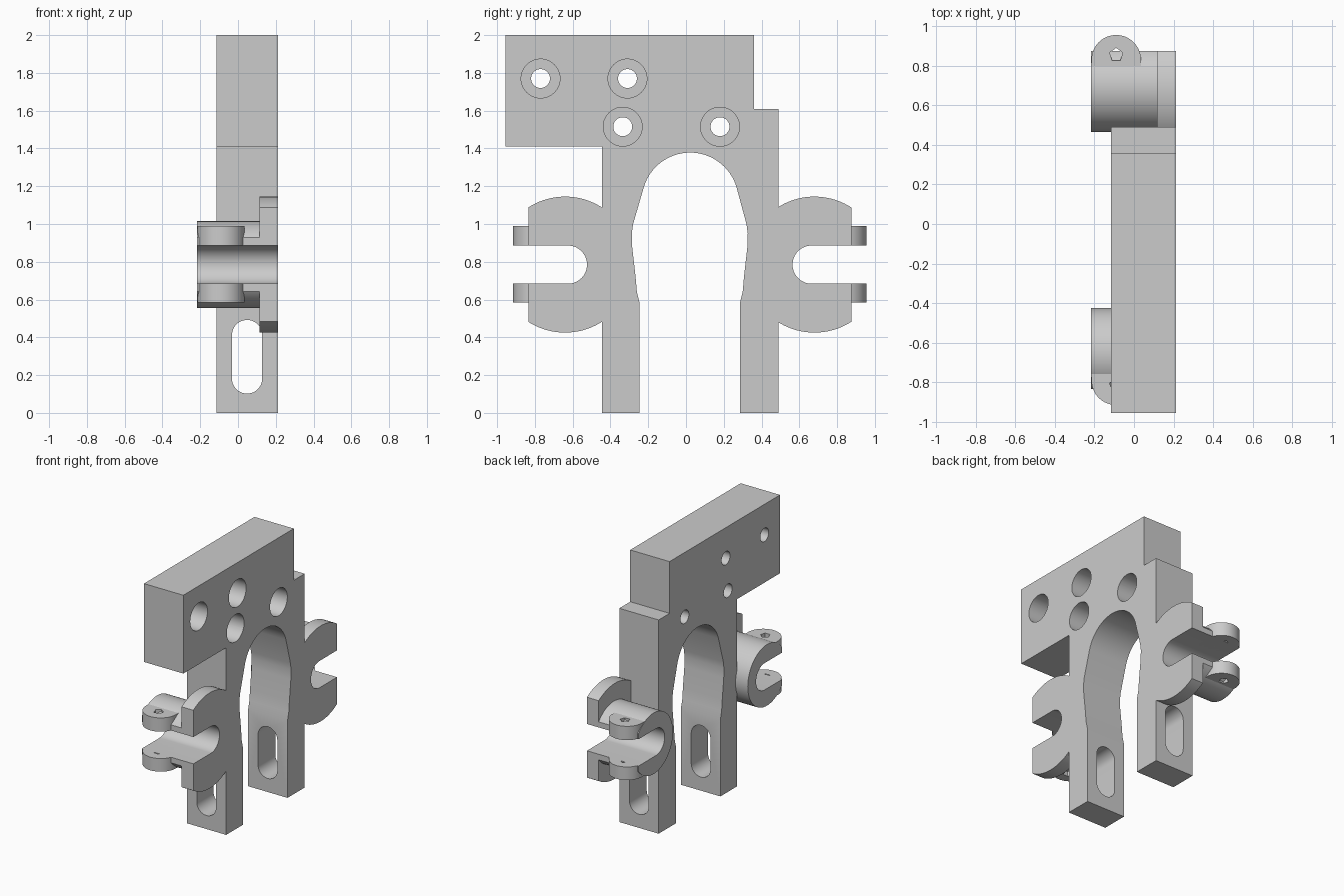
import bpy
import bmesh
from math import cos, sin, pi, radians
from mathutils import Vector

cube = bpy.data.objects.get("Cube")
if cube:
    bpy.data.objects.remove(cube, do_unlink=True)

grey = bpy.data.materials.new("machined grey")
grey.use_nodes = True
COLOUR = (0.6, 0.6, 0.6, 1)
grey.diffuse_color = COLOUR
grey.node_tree.nodes["Principled BSDF"].inputs["Base Color"].default_value = COLOUR

MID = 0.02        # mirror plane of the two legs, along y
BACK, FACE = -0.115, 0.213
FLANGE = 0.115
AXIS_Z = 0.785    # height of the bracket bores


def prism(name, outline, axis, low, high):
    """Extrude a 2D outline along an axis: x uses (y, z), y uses (x, z), z uses (x, y)."""
    place = {"x": lambda a, b, t: (t, a, b),
             "y": lambda a, b, t: (a, t, b),
             "z": lambda a, b, t: (a, b, t)}[axis]
    bm = bmesh.new()
    base = bm.faces.new([bm.verts.new(place(a, b, low)) for a, b in outline])
    grown = bmesh.ops.extrude_face_region(bm, geom=[base])["geom"]
    moved = [v for v in grown if isinstance(v, bmesh.types.BMVert)]
    bmesh.ops.translate(bm, verts=moved, vec=Vector(place(0, 0, high - low)))
    bmesh.ops.recalc_face_normals(bm, faces=bm.faces)
    mesh = bpy.data.meshes.new(name)
    bm.to_mesh(mesh)
    bm.free()
    mesh.materials.append(grey)
    obj = bpy.data.objects.new(name, mesh)
    bpy.context.collection.objects.link(obj)
    return obj


def arc(a, b, r, start=0, sweep=360, n=48):
    count = n if sweep == 360 else n + 1
    angles = [radians(start + sweep * i / n) for i in range(count)]
    return [(a + r * cos(t), b + r * sin(t)) for t in angles]


def rect(a0, a1, b0, b1):
    return [(a0, b0), (a1, b0), (a1, b1), (a0, b1)]


def boolean(obj, cutters, operation="DIFFERENCE"):
    bpy.context.view_layer.objects.active = obj
    for cutter in cutters:
        mod = obj.modifiers.new("cut", "BOOLEAN")
        mod.operation = operation
        mod.solver = "EXACT"
        mod.object = cutter
        bpy.ops.object.modifier_apply(modifier=mod.name)
        bpy.data.objects.remove(cutter, do_unlink=True)


def smooth(obj):
    bpy.ops.object.select_all(action="DESELECT")
    obj.select_set(True)
    bpy.context.view_layer.objects.active = obj
    bpy.ops.object.shade_smooth_by_angle(angle=radians(25))


# Main plate with overhanging head and arched opening between the legs
side = [(0.265, 0), (0.265, 0.58), (0.28, 0.64), (0.287, 0.72),
        (0.305, 0.88), (0.307, 0.95), (0.3, 1.0)]
right_side = [(MID + d, z) for d, z in side]
left_side = [(MID - d, z) for d, z in reversed(side)]
arch = arc(MID + 0.002, 1.122, 0.256, 17, 146, 32)
outline = ([(0.49, 0)] + [(0.49, 1.61), (0.36, 1.61), (0.36, 2), (-0.955, 2),
           (-0.955, 1.41), (-0.445, 1.41), (-0.445, 0)]
           + list(reversed(left_side)) + list(reversed(arch)) + list(reversed(right_side)))
plate = prism("main_plate", outline, "x", BACK, FACE)

# Counterbored screw holes
cutters = []
for y, z in [(-0.77, 1.77), (-0.31, 1.77), (-0.335, 1.515), (0.18, 1.515)]:
    cutters.append(prism("bore_cutter", arc(y, z, 0.05), "x", -0.5, 0.5))
    cutters.append(prism("counterbore_cutter", arc(y, z, 0.103), "x", 0.03, 0.5))

# Long adjustment slots through both legs
slot = arc(0.048, 0.412, 0.08, 0, 180, 20) + arc(0.048, 0.182, 0.08, 180, 180, 20)
cutters.append(prism("leg_slot_cutter", slot, "y", -0.7, 0.7))
boolean(plate, cutters)
smooth(plate)

# Open clamp brackets, one on each leg
for label, s in (("front", -1), ("rear", 1)):
    def at(d):
        return MID + s * d

    def span(d0, d1):
        return sorted((at(d0), at(d1)))

    def mouth():
        """Open-ended slot running through the bracket."""
        r, d = 0.101, 0.645
        pts = arc(0, AXIS_Z, r, 90, 180, 32)
        pts = [(at(d + a), b) for a, b in pts]
        pts += [(at(1.2), AXIS_Z - r), (at(1.2), AXIS_Z + r)]
        return prism("mouth_cutter", pts, "x", -0.5, 0.5)

    y0, y1 = span(0.45, 0.855)
    flange = prism(label + "_flange", arc(at(0.66), AXIS_Z, 0.36, n=96), "x", FLANGE, FACE)
    boolean(flange, [prism("trim", rect(y0, y1, 0, 2), "x", -0.5, 0.5)], "INTERSECT")

    y0, y1 = span(0.3, 0.855)
    barrel = prism(label + "_barrel", arc(at(0.675), AXIS_Z, 0.23, n=64), "x", -0.217, 0.14)
    boolean(barrel, [prism("trim", rect(y0, y1, 0, 2), "x", -0.5, 0.5)], "INTERSECT")

    for part in (flange, barrel):
        boolean(part, [mouth()])
        smooth(part)

    # Rounded ears with pin holes, above and below the mouth
    for level, z0, z1 in (("lower", 0.585, 0.684), ("upper", 0.886, 0.99)):
        tongue = [(-0.09 + a, at(0.81 + b)) for a, b in arc(0, 0, 0.125, 0, 180, 32)]
        tongue += [(-0.215, at(0.7)), (0.035, at(0.7))]
        ear = prism(f"{label}_{level}_ear", tongue, "z", z0, z1)
        boolean(ear, [prism("pin_cutter", arc(-0.09, at(0.835), 0.035, 90, n=5), "z", 0, 2)])
        smooth(ear)
